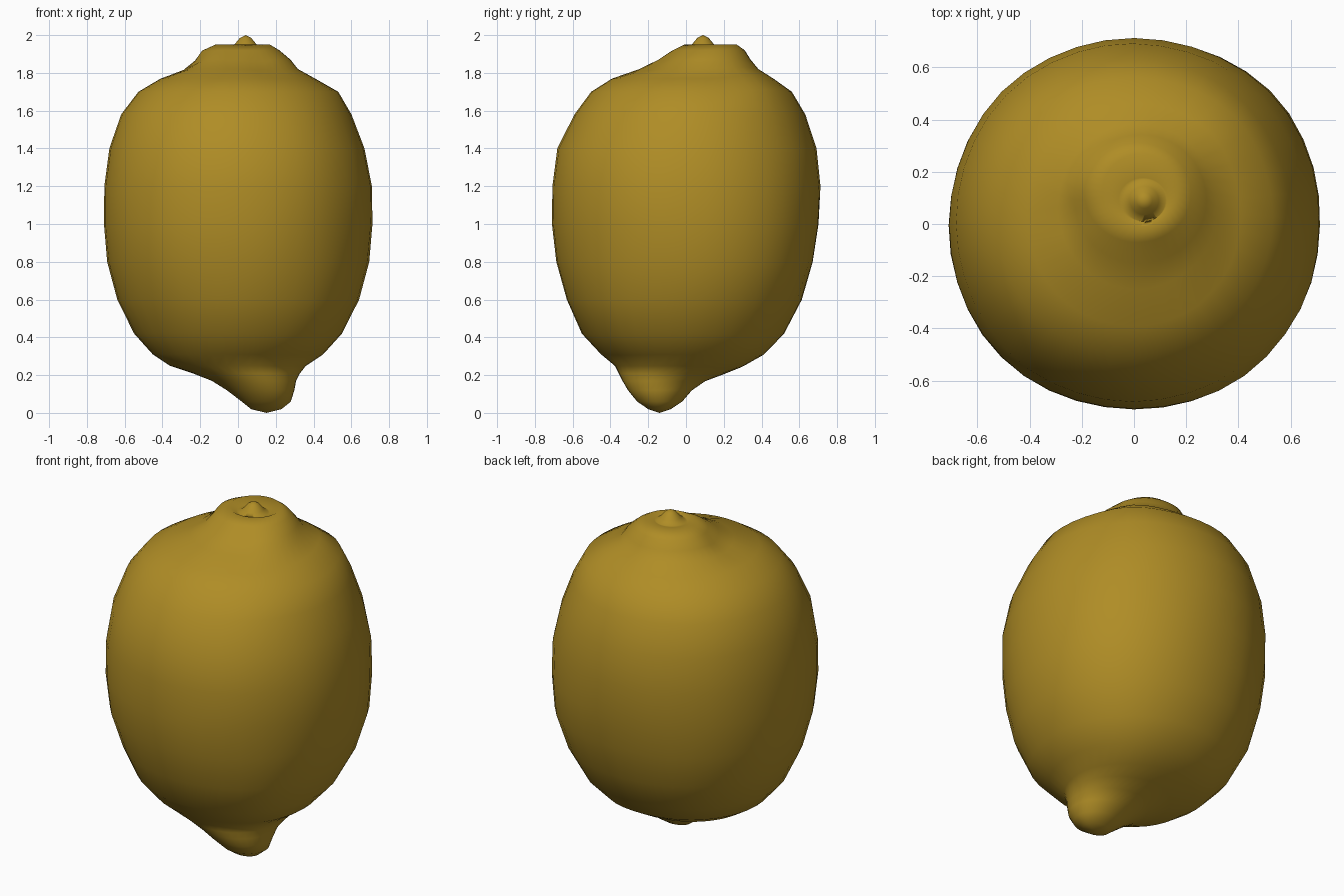
import bpy
import bmesh
import math
from mathutils import Vector, noise

SEGMENTS = 40

default_cube = bpy.data.objects.get("Cube")
if default_cube:
    bpy.data.objects.remove(default_cube, do_unlink=True)


def make_material(name, colour):
    material = bpy.data.materials.new(name)
    material.use_nodes = True
    material.diffuse_color = colour
    shader = material.node_tree.nodes["Principled BSDF"]
    shader.inputs["Base Color"].default_value = colour
    shader.inputs["Roughness"].default_value = 0.6
    return material


# Horizontal sections of the fruit: height, left/right extent, front/back extent
TIP_SECTIONS = [
    (.02, .07, .23, -.2, -.08),
    (.06, .02, .28, -.26, -.02),
    (.12, -.06, .3, -.31, .03),
    (.17, -.14, .31, -.34, .1),
    (.21, -.24, .33, -.36, .2),
]
BODY_SECTIONS = [
    (.25, -.36, .36, -.38, .3),
    (.31, -.45, .45, -.45, .41),
    (.42, -.55, .55, -.55, .52),
    (.6, -.64, .64, -.63, .61),
    (.8, -.69, .69, -.685, .67),
    (1, -.71, .71, -.71, .7),
    (1.2, -.71, .71, -.71, .71),
    (1.4, -.68, .67, -.68, .69),
    (1.58, -.62, .6, -.59, .63),
    (1.7, -.53, .53, -.5, .56),
    (1.77, -.41, .41, -.39, .46),
]
CROWN_SECTIONS = [
    (1.82, -.29, .32, -.25, .38),
    (1.87, -.23, .28, -.15, .34),
    (1.92, -.19, .22, -.07, .31),
    (1.95, -.12, .17, -.01, .27),
    (1.935, -.06, .13, .01, .18),
]
# Stem nub as rings about one axis: height, radius
STEM_AXIS = (.04, .09)
STEM_RINGS = [(1.935, .08), (1.955, .055), (1.985, .03)]

# Soft local swellings: centre, reach, height (negative for a dent)
SWELLINGS = [
    (Vector((-.22, .04, 1.85)), .08, -.02),
    (Vector((.13, -.17, 1.85)), .09, -.015),
    (Vector((-.45, -.45, .6)), .2, -.012),
    (Vector((.5, .5, .8)), .35, .028),
    (Vector((.25, .25, .3)), .2, .015),
    (Vector((.42, -.42, .5)), .25, .012),
    (Vector((.3, .35, 1.74)), .15, .02),
]


def section_ring(bm, section, squareness):
    z, x0, x1, y0, y1 = section
    ring = []
    for i in range(SEGMENTS):
        angle = math.tau * i / SEGMENTS
        swell = 1 + squareness * math.sin(2 * angle) ** 2
        x = (x0 + x1) / 2 + (x1 - x0) / 2 * math.cos(angle) * swell
        y = (y0 + y1) / 2 + (y1 - y0) / 2 * math.sin(angle) * swell
        ring.append(bm.verts.new((x, y, z)))
    return ring


def bridge(bm, lower, upper):
    for i in range(SEGMENTS):
        j = (i + 1) % SEGMENTS
        bm.faces.new((lower[i], lower[j], upper[j], upper[i]))


def close_ring(bm, ring, point, upward):
    pole = bm.verts.new(point)
    for i in range(SEGMENTS):
        a, b = ring[i], ring[(i + 1) % SEGMENTS]
        bm.faces.new((a, b, pole) if upward else (b, a, pole))


def add_irregularity(vert):
    # Uneven rind: gentle waves with a few swellings and dents
    point = vert.co.copy()
    outward = Vector((point.x, point.y, 0)).normalized()
    offset = outward * noise.noise(point * 3) * .006
    core = Vector((0, 0, 1))
    for centre, reach, height in SWELLINGS:
        falloff = math.exp(-((point - centre).length / reach) ** 2)
        offset += (point - core).normalized() * height * falloff
    vert.co += offset


# Fruit: blossom tip, body, crown and stem nub in one continuous skin
cx, cy = STEM_AXIS
stem_sections = [(z, cx - r, cx + r, cy - r, cy + r) for z, r in STEM_RINGS]

bm = bmesh.new()
rind_rings = [section_ring(bm, s, 0) for s in TIP_SECTIONS]
rind_rings += [section_ring(bm, s, .01) for s in BODY_SECTIONS]
rind_rings += [section_ring(bm, s, 0) for s in CROWN_SECTIONS]
stem_rings = [section_ring(bm, s, 0) for s in stem_sections]
rings = rind_rings + stem_rings
for lower, upper in zip(rings, rings[1:]):
    bridge(bm, lower, upper)

for ring in rind_rings:
    for vert in ring:
        add_irregularity(vert)

close_ring(bm, rings[0], (.15, -.14, 0), upward=False)
close_ring(bm, rings[-1], (cx, cy, 2), upward=True)
bmesh.ops.recalc_face_normals(bm, faces=bm.faces)

mesh = bpy.data.meshes.new("lemon")
bm.to_mesh(mesh)
bm.free()
mesh.materials.append(make_material("lemon_yellow", (.43, .265, .019, 1)))
mesh.shade_smooth()

lemon = bpy.data.objects.new("lemon", mesh)
bpy.context.collection.objects.link(lemon)
